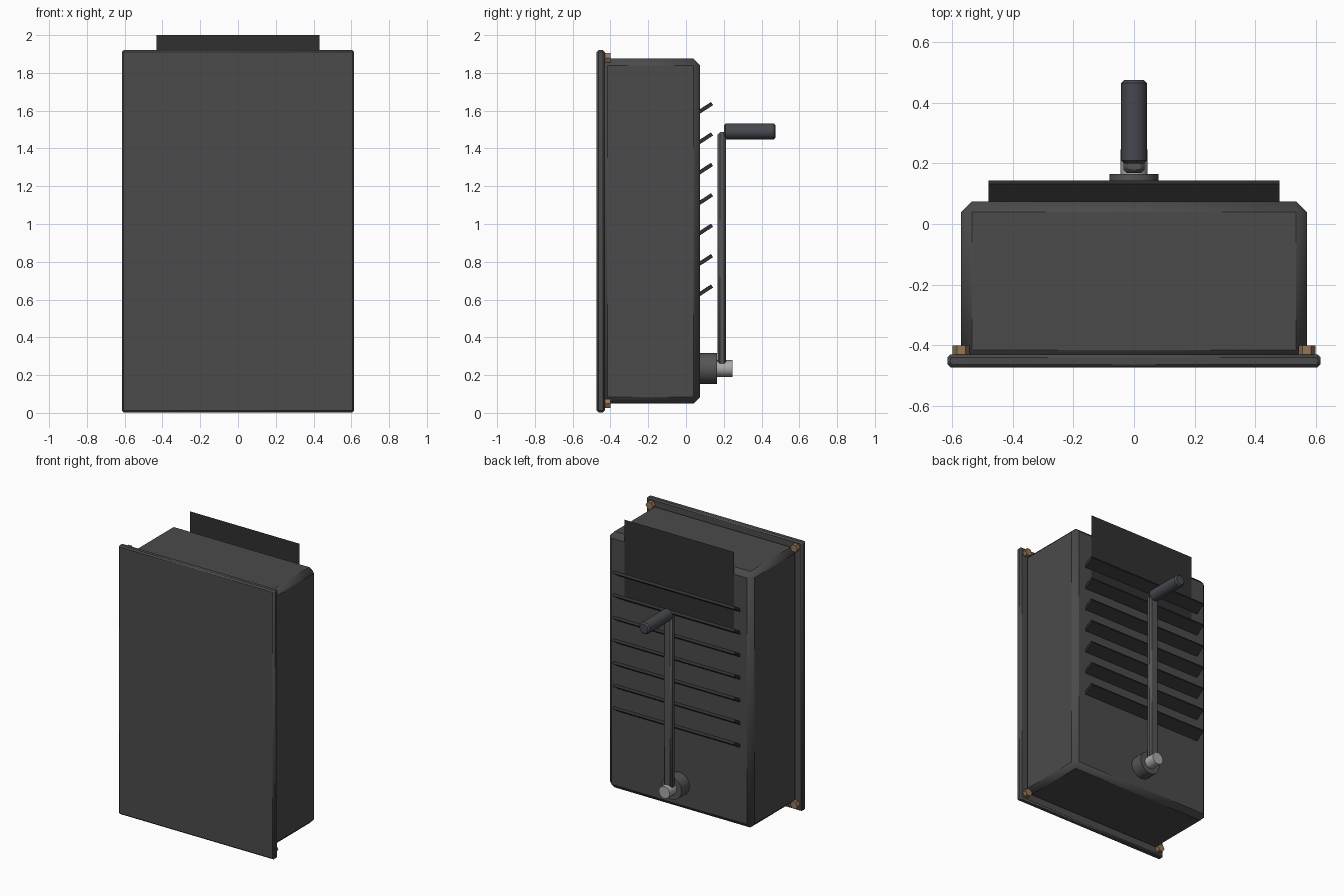
import bpy
from math import radians, pi

if "Cube" in bpy.data.objects:
    bpy.data.objects.remove(bpy.data.objects["Cube"])


def material(name, rgb):
    m = bpy.data.materials.new(name)
    m.diffuse_color = (*rgb, 1)
    m.use_nodes = True
    m.node_tree.nodes["Principled BSDF"].inputs["Base Color"].default_value = m.diffuse_color
    return m


DARK = material("dark_steel", (0.07, 0.07, 0.07))
BLACK = material("black_steel", (0.03, 0.03, 0.03))
ARM = material("arm_steel", (0.09, 0.09, 0.09))
GRIP = material("grip_rubber", (0.06, 0.065, 0.075))
PALE = material("bare_metal", (0.4, 0.4, 0.4))
BRASS = material("brass", (0.3, 0.18, 0.1))


def finish(o, name, mat, bevel, smooth=True):
    o.name = name
    o.data.materials.append(mat)
    if bevel:
        b = o.modifiers.new("bevel", "BEVEL")
        b.width, b.segments = bevel, 1
        b.limit_method = "ANGLE"
        b.angle_limit = radians(65)
    if smooth:
        bpy.ops.object.shade_smooth_by_angle(angle=radians(50))
    return o


def box(name, x, y, z, mat, bevel=0.0, smooth=False):
    """Box from (min, max) pairs."""
    bpy.ops.mesh.primitive_cube_add(size=1, location=[sum(p) / 2 for p in (x, y, z)])
    o = bpy.context.object
    o.scale = [p[1] - p[0] for p in (x, y, z)]
    bpy.ops.object.transform_apply(location=False, rotation=False, scale=True)
    return finish(o, name, mat, bevel, smooth)


def rod(name, x, z, y0, y1, r, sides, mat, bevel=0.0, smooth=True, turn=0.0):
    """Cylinder running along y."""
    bpy.ops.mesh.primitive_cylinder_add(
        vertices=sides, radius=r, depth=y1 - y0,
        location=(x, (y0 + y1) / 2, z), rotation=(pi / 2, turn, 0))
    return finish(bpy.context.object, name, mat, bevel, smooth)


# Cabinet body and front plate
box("cabinet", (-0.57, 0.57), (-0.45, 0.075), (0.05, 1.875), DARK, 0.035, True)
box("front_plate", (-0.615, 0.615), (-0.473, -0.43), (0.003, 1.92), DARK, 0.01, True)

# Corner bolts behind the plate
for i, (x, z) in enumerate((x, z) for x in (-0.57, 0.57) for z in (0.05, 1.88)):
    rod(f"bolt_{i + 1}", x, z, -0.435, -0.4, 0.028, 6, BRASS, smooth=False, turn=pi / 6)

# Angled louvre slats on the back
for i in range(7):
    slat = box(f"louvre_{i + 1}", (-0.48, 0.48), (0.055, 0.145),
               (0.637 + 0.161 * i, 0.657 + 0.161 * i), BLACK)
    slat.rotation_euler.x = radians(33)

# Thin upright sheet
bpy.ops.mesh.primitive_plane_add(size=1, location=(0, 0.077, 1.71), rotation=(-pi / 2, 0, 0))
sheet = finish(bpy.context.object, "rear_sheet", BLACK, 0, False)
sheet.scale = (0.865, 0.58, 1)

# Lever: hub, pivot pin, arm and hexagonal grip
rod("lever_hub", 0, 0.235, 0.06, 0.165, 0.081, 16, ARM)
rod("pivot_pin", 0, 0.235, 0.16, 0.245, 0.044, 12, PALE)
box("lever_arm", (-0.035, 0.035), (0.168, 0.212), (0.25, 1.487), ARM, 0.012, True)
rod("lever_grip", 0, 1.49, 0.2, 0.475, 0.043, 12, GRIP, 0.01)
